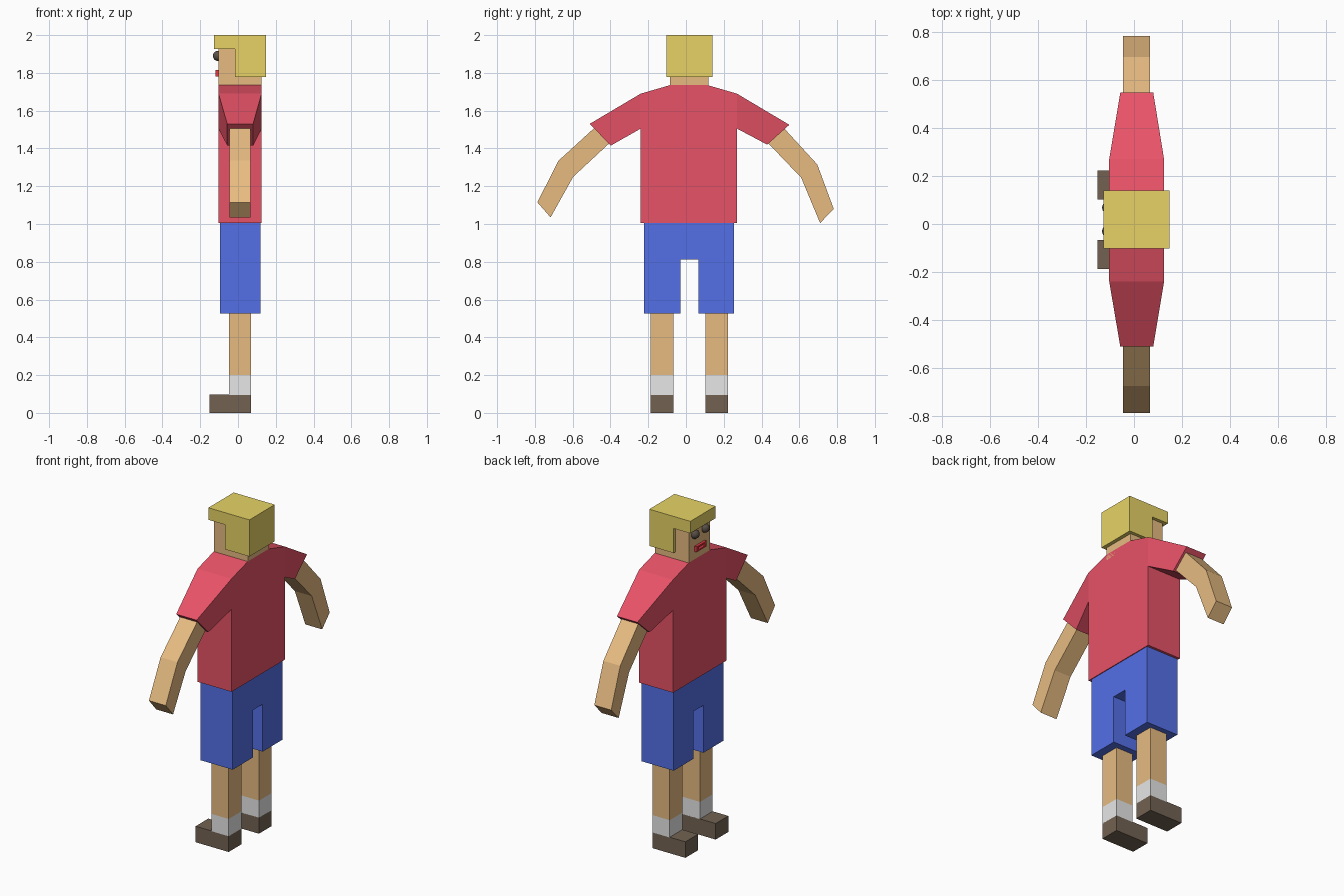
import bpy
import bmesh

if "Cube" in bpy.data.objects:
    bpy.data.objects.remove(bpy.data.objects["Cube"])


def material(name, rgb):
    m = bpy.data.materials.new(name)
    m.diffuse_color = (*rgb, 1.0)
    m.use_nodes = True
    m.node_tree.nodes["Principled BSDF"].inputs["Base Color"].default_value = m.diffuse_color
    return m


SKIN = material("skin", (0.80, 0.50, 0.22))
HAIR = material("blond", (0.80, 0.65, 0.13))
RED = material("shirt_red", (0.80, 0.085, 0.135))
BLUE = material("shorts_blue", (0.09, 0.16, 0.80))
SOCK = material("sock_white", (0.80, 0.80, 0.80))
SHOE = material("shoe_brown", (0.17, 0.123, 0.085))
EYE = material("eye_dark", (0.10, 0.08, 0.065))
LIP = material("lip_red", (0.80, 0.04, 0.06))


def finish(name, bm, mat):
    bmesh.ops.recalc_face_normals(bm, faces=bm.faces[:])
    me = bpy.data.meshes.new(name)
    bm.to_mesh(me)
    bm.free()
    ob = bpy.data.objects.new(name, me)
    bpy.context.collection.objects.link(ob)
    me.materials.append(mat)
    return ob


def loft(name, sections, mat):
    """Skin a closed solid through rings that share one point count."""
    bm = bmesh.new()
    rings = [[bm.verts.new(p) for p in s] for s in sections]
    n = len(rings[0])
    for a, b in zip(rings, rings[1:]):
        for i in range(n):
            j = (i + 1) % n
            bm.faces.new((a[i], a[j], b[j], b[i]))
    bm.faces.new(rings[0])
    bm.faces.new(rings[-1])
    return finish(name, bm, mat)


def box(name, x, y, z, mat):
    ring = [(x[0], y[0]), (x[1], y[0]), (x[1], y[1]), (x[0], y[1])]
    return loft(name, [[(px, py, h) for px, py in ring] for h in z], mat)


def limb(name, rows, mat):
    """Rectangular limb; each row is outer (y, z), inner (y, z), x range."""
    return loft(name, [[(x0, *o), (x1, *o), (x1, *i), (x0, *i)]
                       for o, i, (x0, x1) in rows], mat)


# Shirt body: front outline extruded through the chest depth
outline = [(-0.24, 1.005), (0.27, 1.005), (0.27, 1.69), (0.115, 1.735),
           (-0.085, 1.735), (-0.24, 1.69)]
BODY = (-0.103, 0.125)
loft("shirt_body", [[(x, y, z) for y, z in outline] for x in BODY], RED)

# Tapered sleeves
CUFF = (-0.057, 0.08)
limb("left_sleeve", [((0.27, 1.69), (0.27, 1.505), BODY),
                     ((0.547, 1.525), (0.43, 1.42), CUFF)], RED)
limb("right_sleeve", [((-0.24, 1.69), (-0.24, 1.505), BODY),
                      ((-0.51, 1.53), (-0.398, 1.415), CUFF)], RED)

# Bent arms
ARM = (-0.046, 0.067)
limb("left_arm", [((0.475, 1.555), (0.39, 1.475), ARM),
                  ((0.695, 1.315), (0.61, 1.245), ARM),
                  ((0.782, 1.08), (0.71, 1.005), ARM)], SKIN)
limb("right_arm", [((-0.44, 1.55), (-0.36, 1.47), ARM),
                   ((-0.675, 1.335), (-0.597, 1.25), ARM),
                   ((-0.787, 1.115), (-0.717, 1.035), ARM)], SKIN)

# Shorts: one outline with the gap between the legs
shorts = [(-0.222, 0.525), (-0.03, 0.525), (-0.03, 0.812), (0.065, 0.812),
          (0.065, 0.525), (0.255, 0.525), (0.255, 1.01), (-0.222, 1.01)]
loft("shorts", [[(x, y, z) for y, z in shorts] for x in (-0.096, 0.12)], BLUE)

# Legs, socks and shoes
for side, y in (("right", (-0.188, -0.067)), ("left", (0.102, 0.223))):
    box(side + "_leg", (-0.047, 0.069), y, (0.2, 0.55), SKIN)
    box(side + "_sock", (-0.047, 0.069), y, (0.095, 0.202), SOCK)
    box(side + "_shoe", (-0.152, 0.069), y, (0.0, 0.097), SHOE)

# Head and hair with a fringe over the forehead
box("head", (-0.103, 0.125), (-0.085, 0.12), (1.70, 1.97), SKIN)
cap = [(-0.127, 1.927), (-0.015, 1.927), (-0.015, 1.778), (0.148, 1.778),
       (0.148, 2.0), (-0.127, 2.0)]
loft("hair", [[(x, y, z) for x, z in cap] for y in (-0.102, 0.14)], HAIR)

# Round eyes
for side, y in (("right", -0.03), ("left", 0.068)):
    bm = bmesh.new()
    bmesh.ops.create_uvsphere(bm, u_segments=16, v_segments=10, radius=0.027)
    bmesh.ops.translate(bm, verts=bm.verts[:], vec=(-0.106, y, 1.89))
    for f in bm.faces:
        f.smooth = True
    finish(side + "_eye", bm, EYE)

# Open mouth: four lip bars around a gap
LIPX = (-0.118, -0.1)
box("upper_lip", LIPX, (-0.03, 0.065), (1.805, 1.815), LIP)
box("lower_lip", LIPX, (-0.03, 0.065), (1.782, 1.792), LIP)
box("mouth_corner_right", LIPX, (-0.03, -0.012), (1.792, 1.805), LIP)
box("mouth_corner_left", LIPX, (0.047, 0.065), (1.792, 1.805), LIP)
